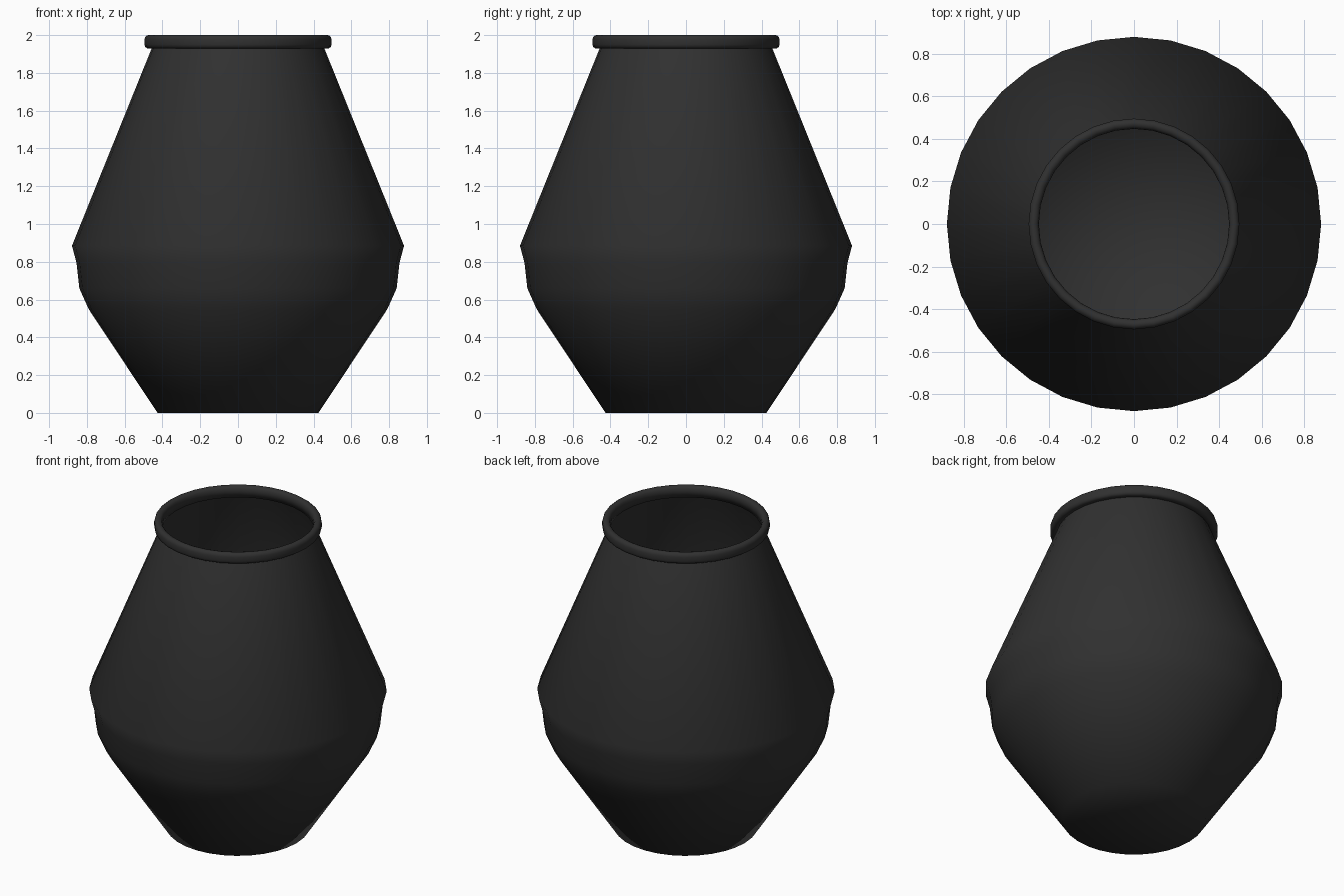
import bpy, bmesh, math

if "Cube" in bpy.data.objects:
    bpy.data.objects.remove(bpy.data.objects["Cube"])

mat = bpy.data.materials.new("charcoal")
mat.diffuse_color = (0.03, 0.03, 0.03, 1)
mat.use_nodes = True
mat.node_tree.nodes["Principled BSDF"].inputs["Base Color"].default_value = mat.diffuse_color


def lathe(name, profile, segments, closed_profile=False, base=False):
    """Revolve an (r, z) profile about z; optionally close the profile or cap its foot."""
    bm = bmesh.new()
    rings = []
    for r, z in profile:
        rings.append([bm.verts.new((r * math.cos(2 * math.pi * i / segments),
                                    r * math.sin(2 * math.pi * i / segments), z))
                      for i in range(segments)])
    pairs = list(zip(rings, rings[1:]))
    if closed_profile:
        pairs.append((rings[-1], rings[0]))
    for a, b in pairs:
        for i in range(segments):
            j = (i + 1) % segments
            bm.faces.new((a[i], a[j], b[j], b[i]))
    if base:
        centre = bm.verts.new((0, 0, profile[0][1]))
        for i in range(segments):
            bm.faces.new((centre, rings[0][(i + 1) % segments], rings[0][i]))
    for f in bm.faces:
        f.smooth = True
    mesh = bpy.data.meshes.new(name)
    bm.to_mesh(mesh)
    bm.free()
    mesh.materials.append(mat)
    obj = bpy.data.objects.new(name, mesh)
    bpy.context.collection.objects.link(obj)
    return obj


# Thin-walled body with a closed base
lathe("jar_body", [(0.426, 0), (0.791, 0.55), (0.84, 0.66), (0.855, 0.795),
                   (0.879, 0.885), (0.457, 1.93)], 32, base=True)

# Rounded lip around the open mouth
lathe("jar_rim", [(0.448, 1.93), (0.48, 1.93), (0.491, 1.937), (0.495, 1.95),
                  (0.495, 1.978), (0.491, 1.991), (0.48, 1.999), (0.47, 2.0),
                  (0.458, 1.996), (0.45, 1.985), (0.447, 1.97)], 32, closed_profile=True)
